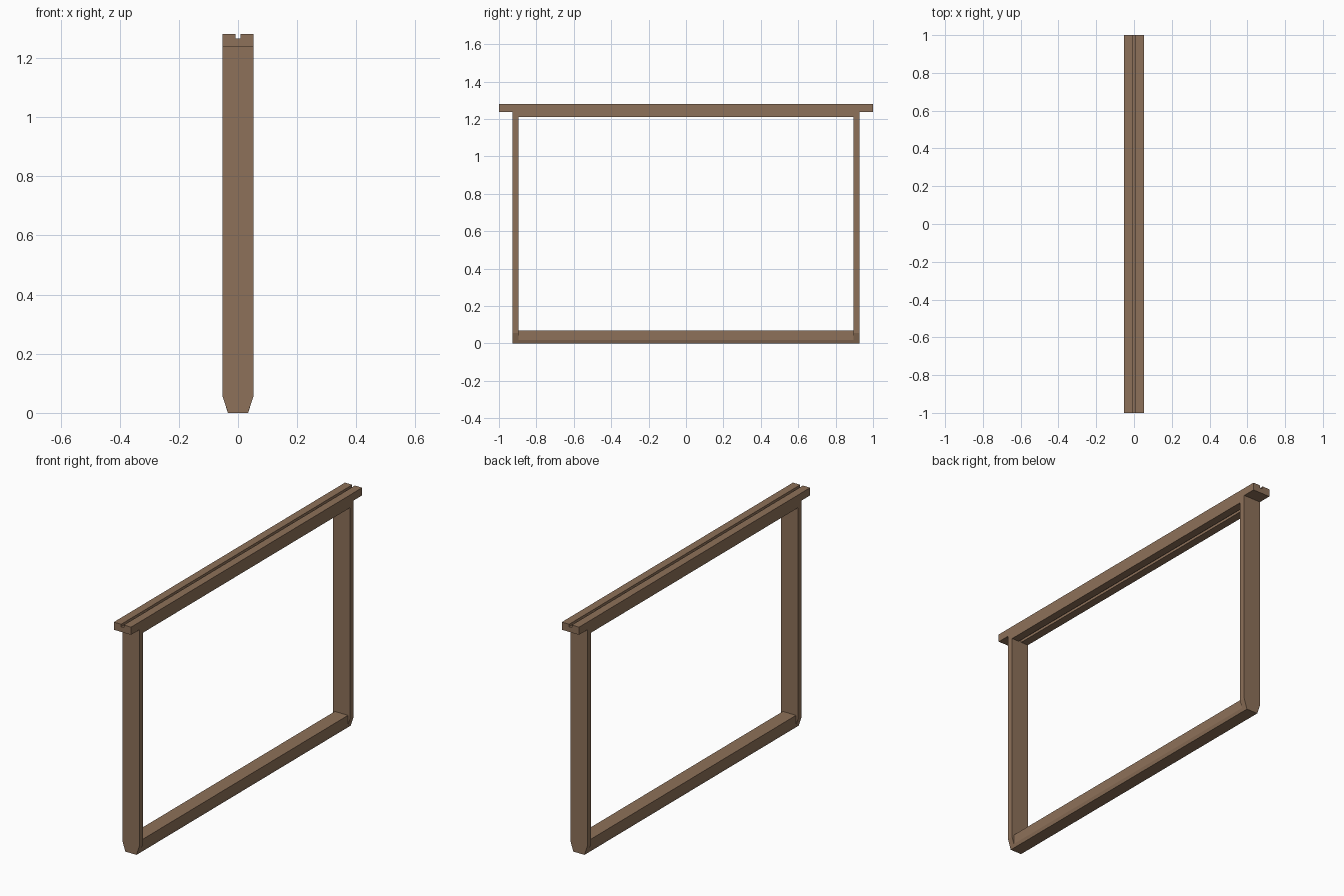
import bpy, bmesh

if "Cube" in bpy.data.objects:
    bpy.data.objects.remove(bpy.data.objects["Cube"])

wood = bpy.data.materials.new("wood")
wood.diffuse_color = (0.27, 0.165, 0.1, 1)
wood.use_nodes = True
wood.node_tree.nodes["Principled BSDF"].inputs["Base Color"].default_value = wood.diffuse_color


def prism(name, profile, axis, lo, hi):
    """Extrude a 2D profile: axis 'y' takes (x, z) points, axis 'x' takes (y, z)."""
    bm = bmesh.new()
    put = (lambda p, t: (p[0], t, p[1])) if axis == 'y' else (lambda p, t: (t, p[0], p[1]))
    a = [bm.verts.new(put(p, lo)) for p in profile]
    b = [bm.verts.new(put(p, hi)) for p in profile]
    bm.faces.new(a)
    bm.faces.new(b[::-1])
    n = len(profile)
    for i in range(n):
        j = (i + 1) % n
        bm.faces.new((a[i], b[i], b[j], a[j]))
    bmesh.ops.recalc_face_normals(bm, faces=bm.faces)
    me = bpy.data.meshes.new(name)
    bm.to_mesh(me)
    bm.free()
    me.materials.append(wood)
    ob = bpy.data.objects.new(name, me)
    bpy.context.collection.objects.link(ob)
    return ob


def mirrored(half):
    return half + [(-x, z) for x, z in reversed(half)]


W, Y0, Y1 = 0.052, 0.895, 0.927

# Top bar ears, grooved along the top
for s, name in ((-1, "front_lug"), (1, "back_lug")):
    prism(name, mirrored([(0.008, 1.266), (0.008, 1.28), (W, 1.28), (W, 1.238)]),
          'y', *sorted((s * Y0, s * 1.0)))

# Deeper middle of the top bar, grooved above and below
prism("top_bar", mirrored([(0.008, 1.266), (0.008, 1.28), (W, 1.28), (W, 1.21),
                           (0.008, 1.21), (0.008, 1.224)]), 'y', -Y0, Y0)

# End bars with tapered feet
for s, name in ((-1, "front_end_bar"), (1, "back_end_bar")):
    prism(name, mirrored([(W, 1.238), (W, 0.055), (0.034, 0)]),
          'y', *sorted((s * Y0, s * Y1)))

# Bottom bar, edges flush with the tapered feet
prism("bottom_bar", mirrored([(0.04, 0.07), (0.04, 0.018), (0.034, 0)]), 'y', -Y0, Y0)
